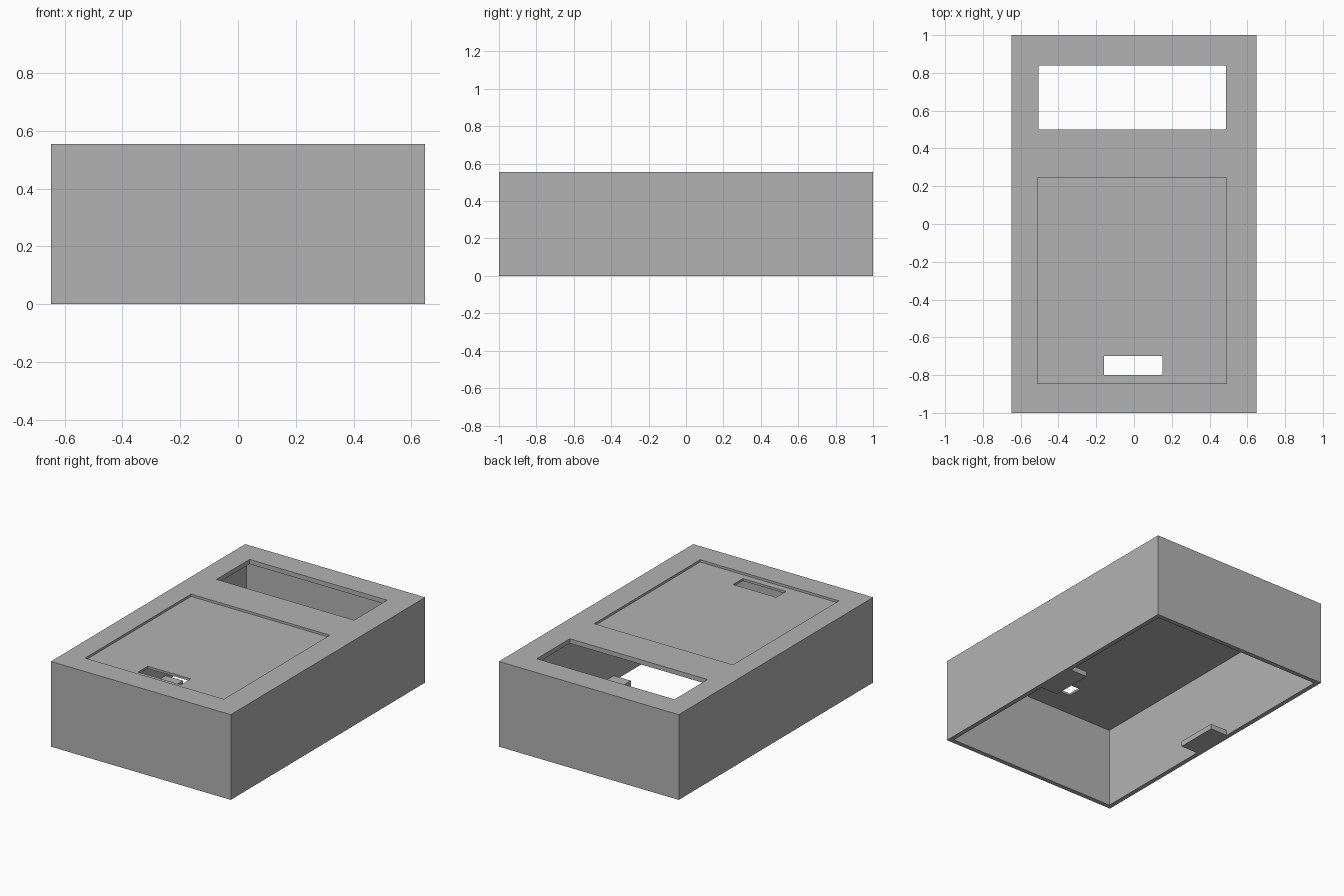
import bpy
import bmesh
from mathutils import Matrix, Vector

cube = bpy.data.objects.get("Cube")
if cube:
    bpy.data.objects.remove(cube, do_unlink=True)

# Overall sizes
HALF_X, HALF_Y, HEIGHT = 0.648, 1.0, 0.555
WALL = 0.03
RECESS_DEPTH = 0.015
TAB_HEIGHT = 0.035

# Plain grey casing material
grey = bpy.data.materials.new("plain_grey")
grey.use_nodes = True
colour = (0.45, 0.45, 0.45, 1)
grey.diffuse_color = colour
grey.node_tree.nodes["Principled BSDF"].inputs["Base Color"].default_value = colour


def box(name, low, high):
    """Axis-aligned box between two opposite corners."""
    low, high = Vector(low), Vector(high)
    bm = bmesh.new()
    matrix = Matrix.Translation((low + high) / 2) @ Matrix.Diagonal((high - low).to_4d())
    bmesh.ops.create_cube(bm, size=1, matrix=matrix)
    mesh = bpy.data.meshes.new(name)
    bm.to_mesh(mesh)
    bm.free()
    mesh.materials.append(grey)
    obj = bpy.data.objects.new(name, mesh)
    bpy.context.collection.objects.link(obj)
    return obj


def cut(target, low, high):
    """Subtract a box from the target and discard the cutter."""
    cutter = box("cutter", low, high)
    cutter.hide_render = True
    mod = target.modifiers.new("cut", "BOOLEAN")
    mod.operation = "DIFFERENCE"
    mod.solver = "EXACT"
    mod.object = cutter
    bpy.context.view_layer.objects.active = target
    bpy.ops.object.modifier_apply(modifier=mod.name)
    bpy.data.objects.remove(cutter, do_unlink=True)


# Open-bottomed casing
casing = box("casing", (-HALF_X, -HALF_Y, 0), (HALF_X, HALF_Y, HEIGHT))
above = HEIGHT + 0.1
ceiling = HEIGHT - WALL
cut(casing, (WALL - HALF_X, WALL - HALF_Y, -0.1), (HALF_X - WALL, HALF_Y - WALL, ceiling))

# Shallow panel recess, display window and cable slot in the top
cut(casing, (-0.51, -0.845, HEIGHT - RECESS_DEPTH), (0.49, 0.245, above))
cut(casing, (-0.505, 0.5, ceiling - 0.1), (0.487, 0.84, above))
cut(casing, (-0.16, -0.8, ceiling - 0.1), (0.15, -0.7, above))

# Mounting tabs inside the lower edge of both long walls
inner = HALF_X - WALL
for side, name in ((1, "left_tab"), (-1, "right_tab")):
    xs = sorted((side * inner, side * 0.495))
    box(name, (xs[0], -0.14, 0), (xs[1], 0.14, TAB_HEIGHT))
